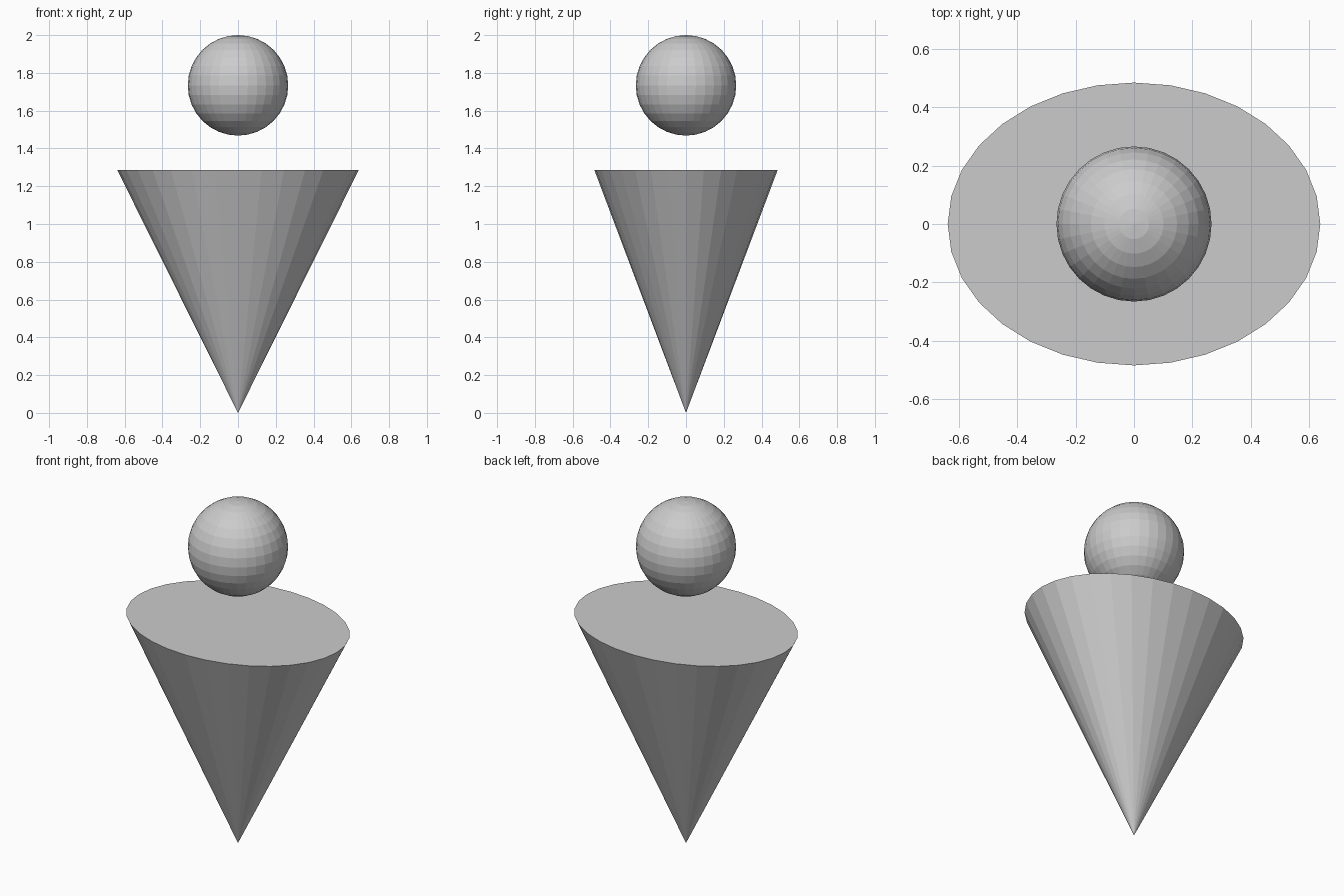
import bpy
from math import pi

if "Cube" in bpy.data.objects:
    bpy.data.objects.remove(bpy.data.objects["Cube"])

CONE_HEIGHT = 1.285
HEAD_RADIUS = 0.266

# Body: inverted cone, tip on the ground, oval flat top
bpy.ops.mesh.primitive_cone_add(vertices=32, radius1=1, radius2=0, depth=CONE_HEIGHT,
                                location=(0, 0, CONE_HEIGHT / 2), rotation=(pi, 0, 0))
body = bpy.context.object
body.name = "cone_body"
body.scale = (0.639, 0.485, 1)
bpy.ops.object.transform_apply(location=False, rotation=True, scale=True)

# Head: faceted sphere floating above the cone
bpy.ops.mesh.primitive_uv_sphere_add(segments=32, ring_count=16, radius=HEAD_RADIUS,
                                     location=(0, 0, 2 - HEAD_RADIUS))
bpy.context.object.name = "sphere_head"
